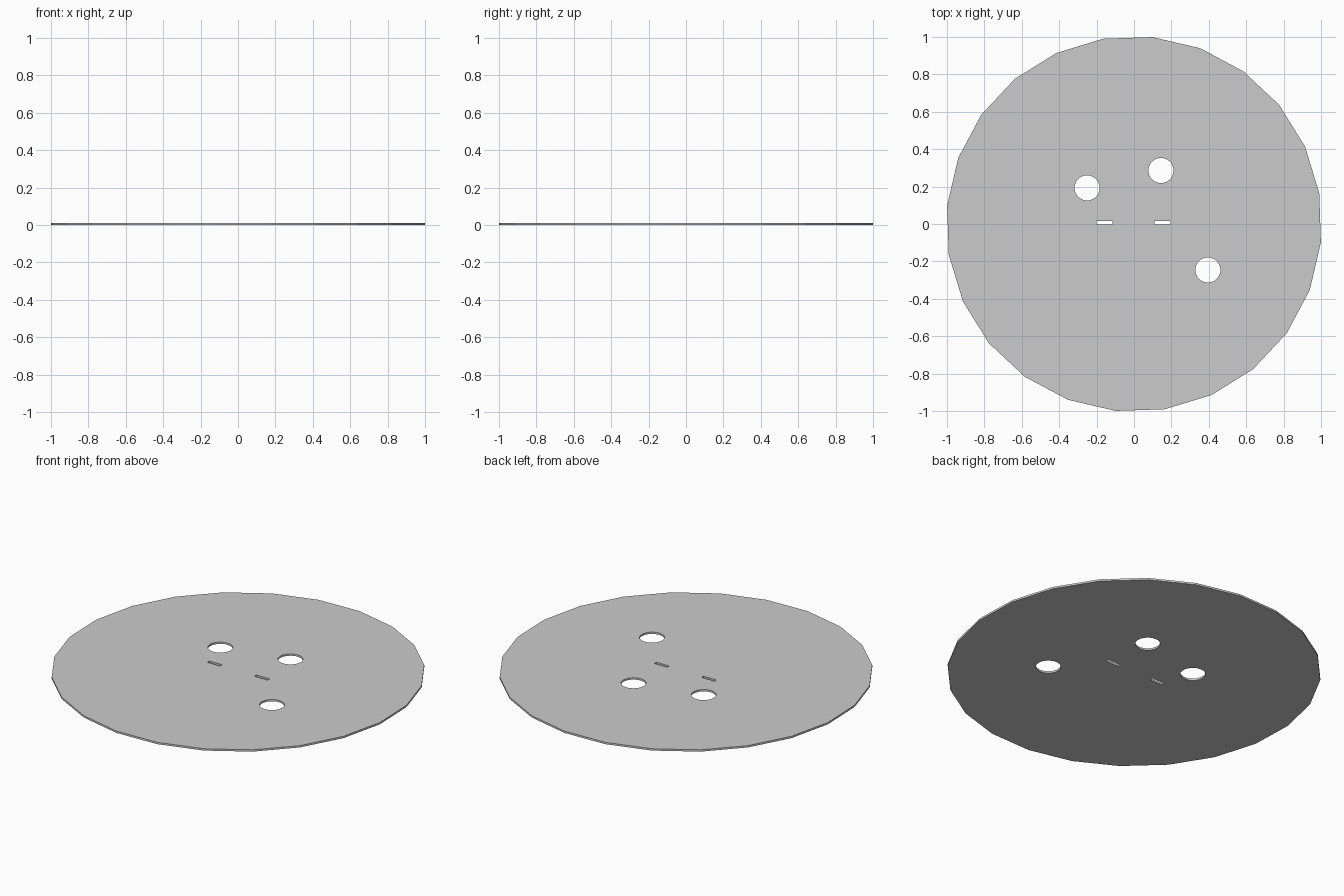
import bpy, bmesh
from math import sin, cos, pi, radians

if "Cube" in bpy.data.objects:
    bpy.data.objects.remove(bpy.data.objects["Cube"])

THICK = 0.011


def ring(cx, cy, r, n, start=0.0):
    return [(cx + r * cos(start + 2 * pi * i / n), cy + r * sin(start + 2 * pi * i / n)) for i in range(n)]


def rect(x0, x1, y0, y1):
    return [(x0, y0), (x1, y0), (x1, y1), (x0, y1)]


# 24-sided rim, three round holes, two narrow slots
outlines = [ring(0, 0, 1.004, 24, radians(9.4))]
outlines += [ring(x, y, 0.067, 48) for x, y in ((-0.251, 0.193), (0.144, 0.286), (0.395, -0.246))]
outlines += [rect(x, x + 0.085, -0.002, 0.017) for x in (-0.2, 0.11)]

# filled flat curve, extruded to the plate thickness
curve = bpy.data.curves.new("plate_outline", 'CURVE')
curve.dimensions = '2D'
curve.fill_mode = 'BOTH'
curve.extrude = THICK / 2
for pts in outlines:
    s = curve.splines.new('POLY')
    s.points.add(len(pts) - 1)
    for p, (x, y) in zip(s.points, pts):
        p.co = (x, y, 0, 1)
    s.use_cyclic_u = True
    s.use_smooth = False

plate = bpy.data.objects.new("round_plate", curve)
bpy.context.collection.objects.link(plate)
bpy.context.view_layer.objects.active = plate
plate.select_set(True)
bpy.ops.object.convert(target='MESH')
plate = bpy.context.object

# weld caps to walls and sit the plate on the ground
bm = bmesh.new()
bm.from_mesh(plate.data)
bmesh.ops.remove_doubles(bm, verts=bm.verts, dist=1e-5)
bmesh.ops.translate(bm, verts=bm.verts, vec=(0, 0, THICK / 2))
bmesh.ops.recalc_face_normals(bm, faces=bm.faces)
for f in bm.faces:
    f.smooth = False
bm.to_mesh(plate.data)
bm.free()
plate.name = "round_plate"
